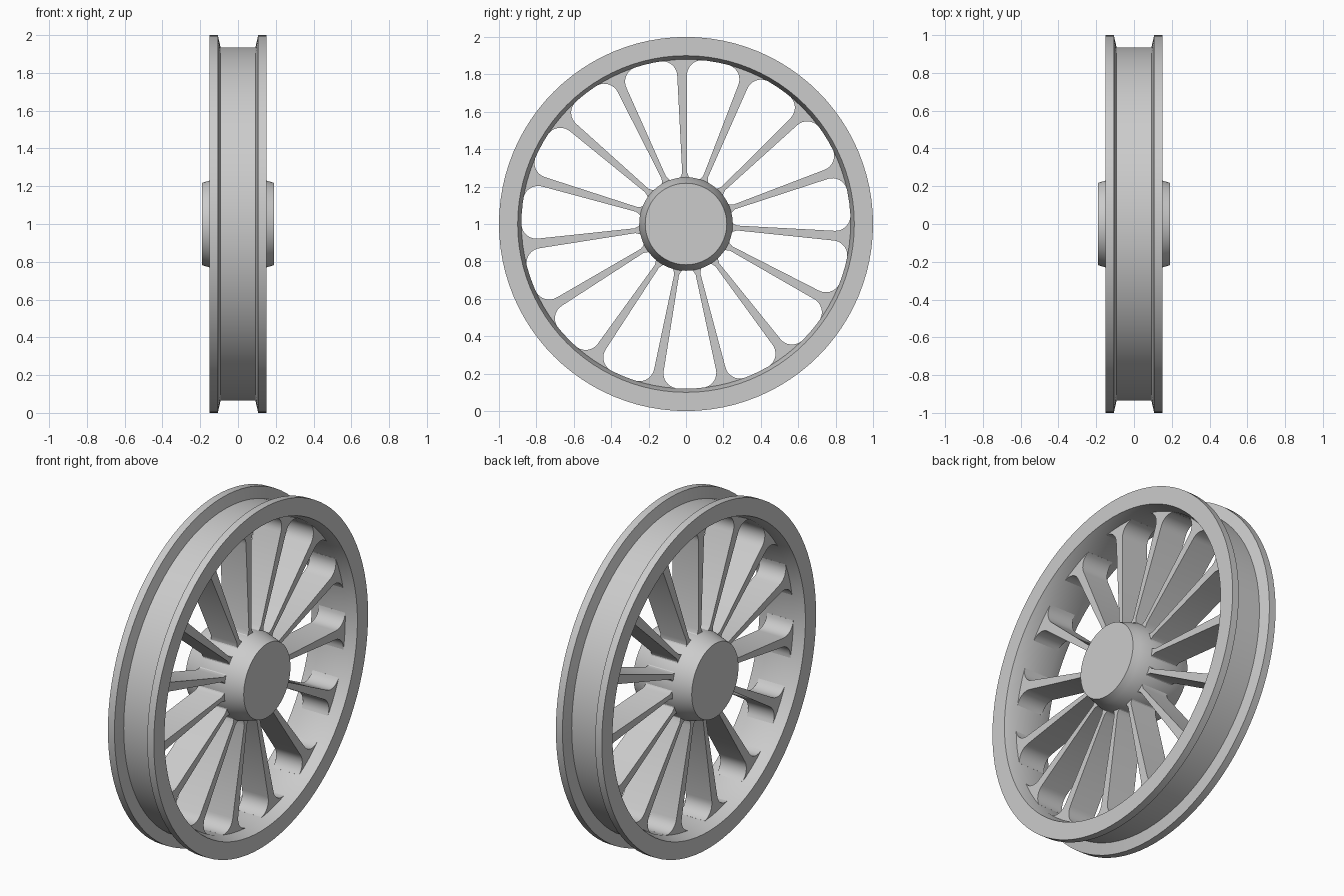
import bpy, bmesh, math
from math import sin, cos, pi, radians

cube = bpy.data.objects.get("Cube")
if cube:
    bpy.data.objects.remove(cube)

SPOKES = 15
SEGMENTS = 96
PHASE = radians(91.5)
HALF_DEPTH = 0.085

metal = bpy.data.materials.new("cast grey")
metal.use_nodes = True
grey = (0.6, 0.6, 0.6, 1)
metal.diffuse_color = grey
metal.node_tree.nodes["Principled BSDF"].inputs["Base Color"].default_value = grey


def finish(name, bm):
    """Turn a bmesh into a smooth-shaded object standing on the floor."""
    bmesh.ops.recalc_face_normals(bm, faces=bm.faces)
    mesh = bpy.data.meshes.new(name)
    bm.to_mesh(mesh)
    bm.free()
    mesh.materials.append(metal)
    obj = bpy.data.objects.new(name, mesh)
    obj.location.z = 1
    bpy.context.collection.objects.link(obj)
    bpy.ops.object.select_all(action='DESELECT')
    obj.select_set(True)
    bpy.context.view_layer.objects.active = obj
    bpy.ops.object.shade_smooth_by_angle(angle=radians(25))
    return obj


def lathe(name, half, closed):
    """Revolve a mirrored (x, radius) profile around the axle."""
    profile = half + [(-x, r) for x, r in reversed(half)]
    bm = bmesh.new()
    rings = []
    for i in range(SEGMENTS):
        a = 2 * pi * i / SEGMENTS
        rings.append([bm.verts.new((x, r * cos(a), r * sin(a))) for x, r in profile])
    n = len(profile)
    for i, ring in enumerate(rings):
        nxt = rings[(i + 1) % SEGMENTS]
        for j in range(n if closed else n - 1):
            k = (j + 1) % n
            bm.faces.new((ring[j], ring[k], nxt[k], nxt[j]))
    if not closed:
        bm.faces.new([ring[0] for ring in rings])
        bm.faces.new([ring[-1] for ring in rings])
    return finish(name, bm)


# Flanged rim with a drafted inner face, and the tapered hub
lathe("rim", [(HALF_DEPTH, 0.88), (0.15, 0.9), (0.15, 1.0),
              (0.107, 1.0), (0.092, 0.935)], True)
lathe("hub", [(0.19, 0.218), (0.15, 0.23), (HALF_DEPTH, 0.25)], False)

# Spoke outline: small flare at the hub, slow widening, round fillet at the rim
fillet = 0.08
side = [(0.22, 0.036), (0.243, 0.034), (0.252, 0.022), (0.275, 0.013)]
for i in range(9):
    a = pi / 2 * i / 8
    side.append((0.793 + fillet * sin(a), 0.026 + fillet * (1 - cos(a))))
side.append((0.9, 0.108))
outline = side + [(r, -w) for r, w in reversed(side)]

for s in range(SPOKES):
    a = PHASE + 2 * pi * s / SPOKES
    bm = bmesh.new()
    front, back = [[bm.verts.new((x, r * cos(a) - w * sin(a), r * sin(a) + w * cos(a)))
                    for r, w in outline] for x in (HALF_DEPTH, -HALF_DEPTH)]
    bm.faces.new(front)
    bm.faces.new(back)
    for j in range(len(outline)):
        k = (j + 1) % len(outline)
        bm.faces.new((front[j], front[k], back[k], back[j]))
    finish(f"spoke_{s + 1:02d}", bm)
